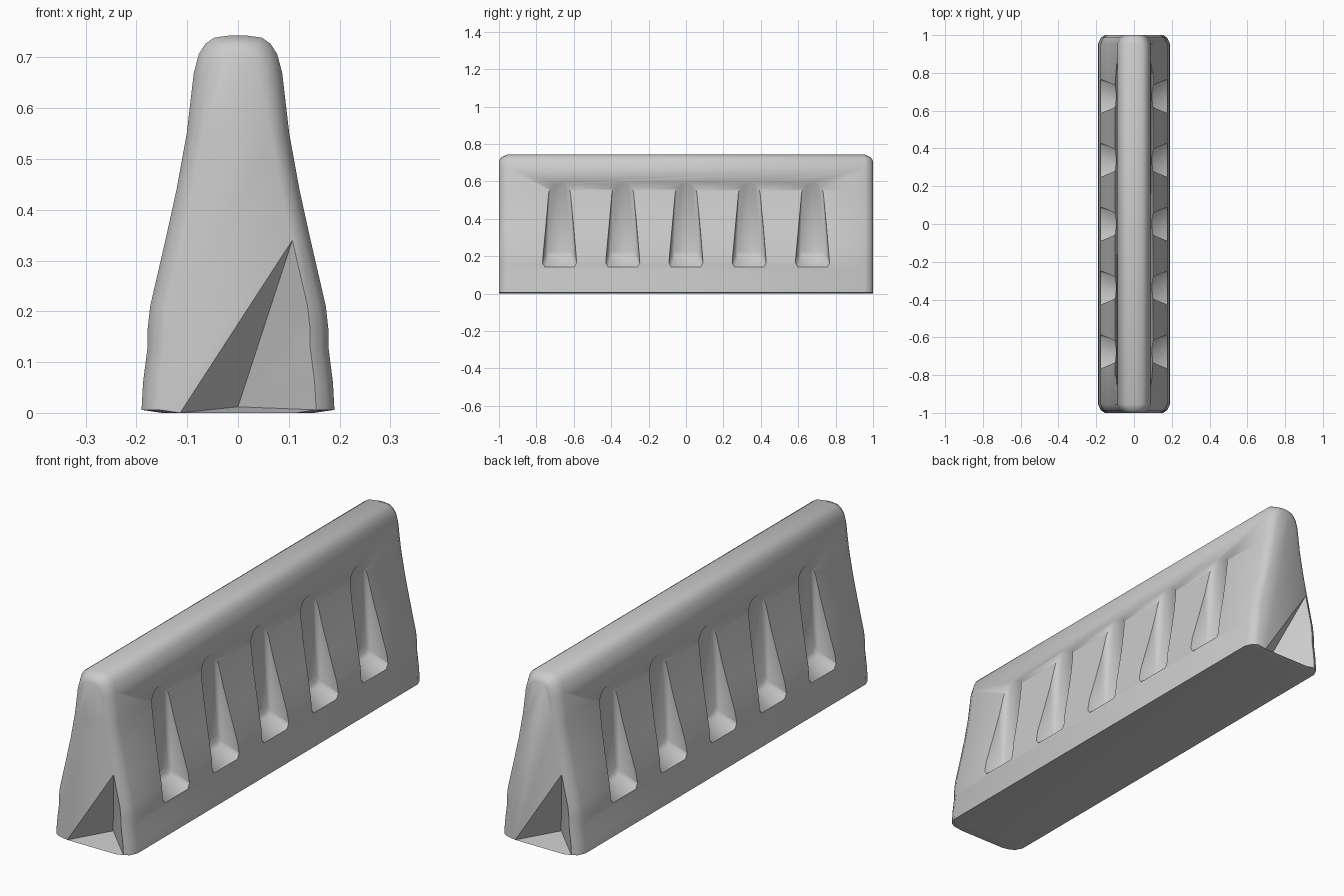
import bpy, bmesh, math

if "Cube" in bpy.data.objects:
    bpy.data.objects.remove(bpy.data.objects["Cube"])

# half profile of the barrier, from the foot to the crown (x, z)
HALF = [(0.150, 0.0), (0.190, 0.006), (0.187, 0.06), (0.178, 0.13), (0.178, 0.165),
        (0.173, 0.21), (0.143, 0.34), (0.121, 0.44), (0.101, 0.55), (0.087, 0.67),
        (0.077, 0.707), (0.064, 0.727), (0.047, 0.739), (0.018, 0.743)]


def section(bm, y, inset):
    """Closed ring: right foot up to the crown, then down the left side."""
    pts = []
    for x, z in HALF:
        k = min(inset, x * 0.5)
        if z > 0.6:
            z -= inset * 0.9 * (z - 0.6) / 0.143
        pts.append((x - k, z))
    ring = pts + [(-x, z) for x, z in reversed(pts)]
    return [bm.verts.new((x, y, z)) for x, z in ring]


def cap(bm, ring, sgn):
    """End face with an undercut dent at the bottom."""
    n = len(ring)
    # go round so that both ends match under a half turn
    loop = ring if sgn < 0 else ring[::-1]
    deep = bm.verts.new((0, sgn * 0.85, 0.012))
    r = 6
    bm.faces.new(loop[r:])
    bm.faces.new((loop[n - 1], deep, loop[r]))
    for i in range(r):
        bm.faces.new((loop[i], loop[i + 1], deep))
    bm.faces.new((loop[n - 1], loop[0], deep))


def finish(bm, name):
    bmesh.ops.recalc_face_normals(bm, faces=bm.faces)
    me = bpy.data.meshes.new(name)
    bm.to_mesh(me)
    bm.free()
    ob = bpy.data.objects.new(name, me)
    bpy.context.collection.objects.link(ob)
    return ob


# barrier body, with rounded ends
bm = bmesh.new()
stations = [(-1.0, 0.036), (-0.987, 0.015), (-0.955, 0.0),
            (0.955, 0.0), (0.987, 0.015), (1.0, 0.036)]
rings = [section(bm, y, d) for y, d in stations]
for a, b in zip(rings, rings[1:]):
    for i in range(len(a)):
        j = (i + 1) % len(a)
        bm.faces.new((a[i], a[j], b[j], b[i]))
cap(bm, rings[0], -1)
cap(bm, rings[-1], 1)
body = finish(bm, "barrier_body")


def outline(bm, x, side, yc, wb, wt, zb, zt):
    """Tapered slot outline with a round top."""
    c = zt - wt
    pts = [(-wb + 0.012, zb), (wb - 0.012, zb), (wb, zb + 0.02)]
    pts += [(wt * math.cos(math.pi * k / 10), c + wt * math.sin(math.pi * k / 10))
            for k in range(11)]
    pts += [(-wb, zb + 0.02)]
    return [bm.verts.new((side * x, yc + y, z)) for y, z in pts]


# slot cutters, five on each side
bm = bmesh.new()
for side in (-1, 1):
    for k in range(-2, 3):
        y = k * 0.338
        loops = [outline(bm, 0.092, side, y, 0.066, 0.050, 0.205, 0.590),
                 outline(bm, 0.104, side, y, 0.076, 0.058, 0.185, 0.602),
                 outline(bm, 0.178, side, y, 0.091, 0.074, 0.143, 0.622),
                 outline(bm, 0.260, side, y, 0.108, 0.090, 0.100, 0.640)]
        for a, b in zip(loops, loops[1:]):
            for i in range(len(a)):
                j = (i + 1) % len(a)
                bm.faces.new((a[i], a[j], b[j], b[i]))
        bm.faces.new(loops[0])
        bm.faces.new(loops[-1])
cutter = finish(bm, "slot_cutters")
cutter.hide_render = True

mod = body.modifiers.new("slots", 'BOOLEAN')
mod.operation = 'DIFFERENCE'
mod.solver = 'EXACT'
mod.object = cutter
bpy.context.view_layer.objects.active = body
body.select_set(True)
cutter.select_set(False)
bpy.ops.object.modifier_apply(modifier=mod.name)
bpy.data.objects.remove(cutter)

# soft moulded shading
bpy.ops.object.shade_smooth_by_angle(angle=math.radians(55))
